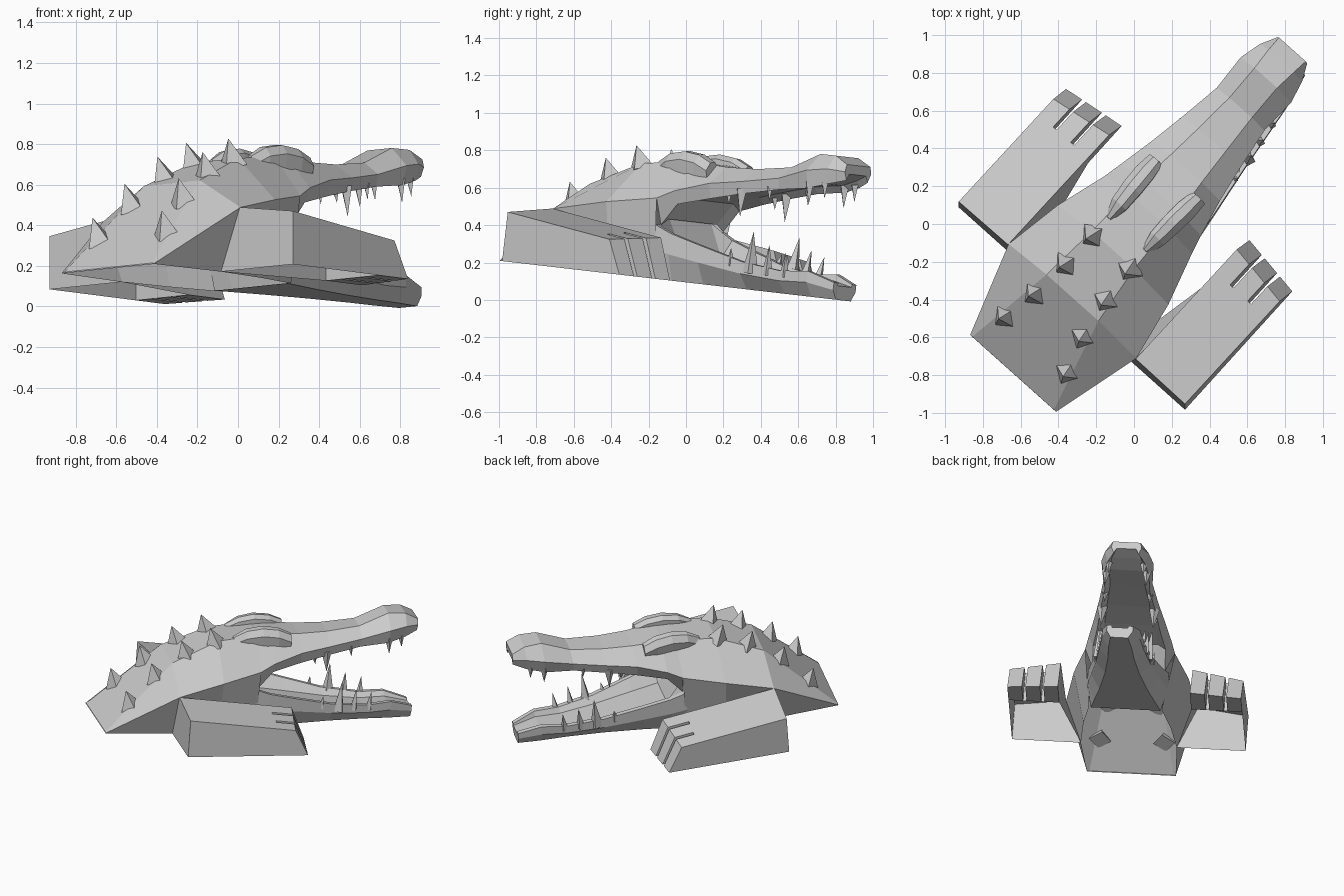
import bpy, bmesh, math
from mathutils import Matrix, Vector

if "Cube" in bpy.data.objects:
    bpy.data.objects.remove(bpy.data.objects["Cube"])

# Local frame: x = sideways, y = towards the snout, z = up; then turned and tipped as a whole
POSE = (Matrix.Translation((0, 0, 0.094)) @ Matrix.Rotation(math.radians(-6.6), 4, 'X')
        @ Matrix.Rotation(math.radians(-42), 4, 'Z') @ Matrix.Translation((0.057, 0, 0)))


def finish(name, bm, drop=None):
    """Make the object; drop(vertex) marks faces to leave open when true for all corners."""
    bmesh.ops.remove_doubles(bm, verts=bm.verts, dist=0.0005)
    bmesh.ops.recalc_face_normals(bm, faces=bm.faces)
    for test in drop or ():
        gone = [f for f in bm.faces if all(test(v.co) for v in f.verts)]
        bmesh.ops.delete(bm, geom=gone, context='FACES')
    me = bpy.data.meshes.new(name)
    bm.to_mesh(me)
    bm.free()
    ob = bpy.data.objects.new(name, me)
    bpy.context.collection.objects.link(ob)
    ob.matrix_world = POSE
    return ob


def loft_rings(bm, rings):
    loops = [[bm.verts.new(p) for p in r] for r in rings]
    n = len(loops[0])
    for a, b in zip(loops, loops[1:]):
        for i in range(n):
            j = (i + 1) % n
            bm.faces.new((a[i], a[j], b[j], b[i]))
    bm.faces.new(loops[0])
    bm.faces.new(loops[-1])


def half_loft(name, sections, drop=None):
    """Each section: (y, (x, z), (x, z)...) for one side; mirrored to a full ring."""
    bm = bmesh.new()
    rings = []
    for y, *pts in sections:
        rings.append([(x, y, z) for x, z in pts] + [(-x, y, z) for x, z in reversed(pts)])
    loft_rings(bm, rings)
    return finish(name, bm, drop)


def spike(bm, base, tip, r, n=4):
    base, tip = Vector(base), Vector(tip)
    axis = tip - base
    q = axis.to_track_quat('Z', 'Y').to_matrix().to_4x4()
    bmesh.ops.create_cone(bm, cap_ends=True, segments=n, radius1=r, radius2=0, depth=axis.length,
                          matrix=Matrix.Translation((base + tip) / 2) @ q)


# Neck and shoulders: a wedge-backed shell, open underneath and into the head
half_loft("body", [
    (-1.02, (.306, 0), (.306, .003), (.29, .006)),
    (-.55, (.33, 0), (.455, .31), (.185, .465)),
    (-.23, (.30, 0), (.395, .38), (.15, .605)),
    (.05, (.25, 0), (.31, .43), (.14, .64)),
], (lambda c: c.z < .001, lambda c: c.y > .049))

# Upper jaw with hollow palate
upper = [
    (.05, .25, .29, .31, .43, .14, .64),
    (.15, .25, .41, .285, .48, .13, .645),
    (.35, .215, .46, .24, .54, .11, .637),
    (.55, .19, .505, .205, .57, .095, .645),
    (.78, .155, .55, .17, .61, .08, .675),
    (.98, .155, .575, .18, .67, .08, .765),
    (1.10, .13, .61, .15, .69, .09, .765),
    (1.19, .085, .64, .105, .685, .095, .725),
]
half_loft("upper_jaw", [(y, (wb * .78, hb + .035), (wb, hb), (wm, hm), (wt, ht))
                        for y, wb, hb, wm, hm, wt, ht in upper], (lambda c: c.y < .051,))

# Lower jaw with hollow floor: y, bottom width, rim width, rim height, floor height
lower = [
    (.03, .24, .28, .29, .33),
    (.14, .215, .265, .25, .15),
    (.33, .17, .235, .205, .13),
    (.60, .12, .19, .145, .10),
    (.85, .09, .155, .12, .085),
    (1.03, .08, .13, .135, .10),
    (1.19, .06, .09, .09, .075),
]
half_loft("lower_jaw", [(y, (wb, 0), (wr, h * .55), (wr, h), (wr - .035, h), (wr * .6, f))
                        for y, wb, wr, h, f in lower], (lambda c: c.y < .031,))

# Brow ridges over the eyes, blunt at the front
bm = bmesh.new()
for s in (1, -1):
    rings = []
    for y, w, top in ((-.12, .02, .63), (-.03, .045, .68), (.08, .052, .70), (.19, .052, .69), (.28, .042, .655)):
        pts = ((-w, .60), (-w, top - .025), (-w * .4, top), (w * .5, top - .005), (w * 1.15, top - .05), (w * .9, .57))
        rings.append([(s * (.135 + y * .05 + x), y, z) for x, z in pts])
    loft_rings(bm, rings)
finish("brow_ridges", bm)

# Back spikes in two rows
bm = bmesh.new()
for s in (1, -1):
    for y, x, z in ((-.25, .13, .57), (-.45, .14, .485), (-.66, .17, .335), (-.84, .22, .155)):
        spike(bm, (s * x, y + .01, z), (s * (x + .01), y - .04, z + .128), .078)
finish("back_spikes", bm)

# Teeth: y, x, root height, tip height, radius
teeth = [
    (.45, .185, .50, .44, .02), (.535, .18, .53, .38, .036), (.71, .155, .56, .48, .02),
    (.98, .14, .61, .49, .03), (1.07, .12, .62, .53, .024),
    (.52, .185, .12, .21, .026), (.65, .165, .09, .31, .045),
    (.76, .15, .09, .25, .032), (.87, .135, .09, .22, .028),
]
bm = bmesh.new()
for s in (1, -1):
    for y, x, root, tip, r in teeth:
        lean = .02 if tip > root else 0
        spike(bm, (s * x, y, root), (s * (x + lean), y + .01, tip), r)
finish("teeth", bm)

# Front legs: a sloping hollow palm plus three solid toes with narrow gaps
bm = bmesh.new()


def top(x, y):
    return .31 - .13 * (x - .455) - .11 * (y + .555)


def slab(s, x0, x1, y0, y1a, y1b, x0_low=None):
    """Block from y0 forward to a slanted end that kicks out at the ground."""
    low = x0 if x0_low is None else x0_low
    k = .10 if x0_low is None else 0
    rear = [(low, y0, 0), (x1, y0, 0), (x1, y0, top(x1, y0)), (x0, y0, top(x0, y0))]
    front = [(x0, y1a, 0), (x1, y1b, 0), (x1, y1b - k, top(x1, y1b - k)), (x0, y1a - k, top(x0, y1a - k))]
    loft_rings(bm, [[(s * x, y, z) for x, y, z in r] for r in (rear, front)])


for s in (1, -1):
    slab(s, .455, .806, -.555, .08, .08, .33)
    for i in range(3):
        x = .455 + i * .125
        slab(s, x, x + .101, .08, .345 - i * .018, .33 - i * .018)
finish("front_legs", bm, (lambda c: c.z < .001 and c.y < .081,))
